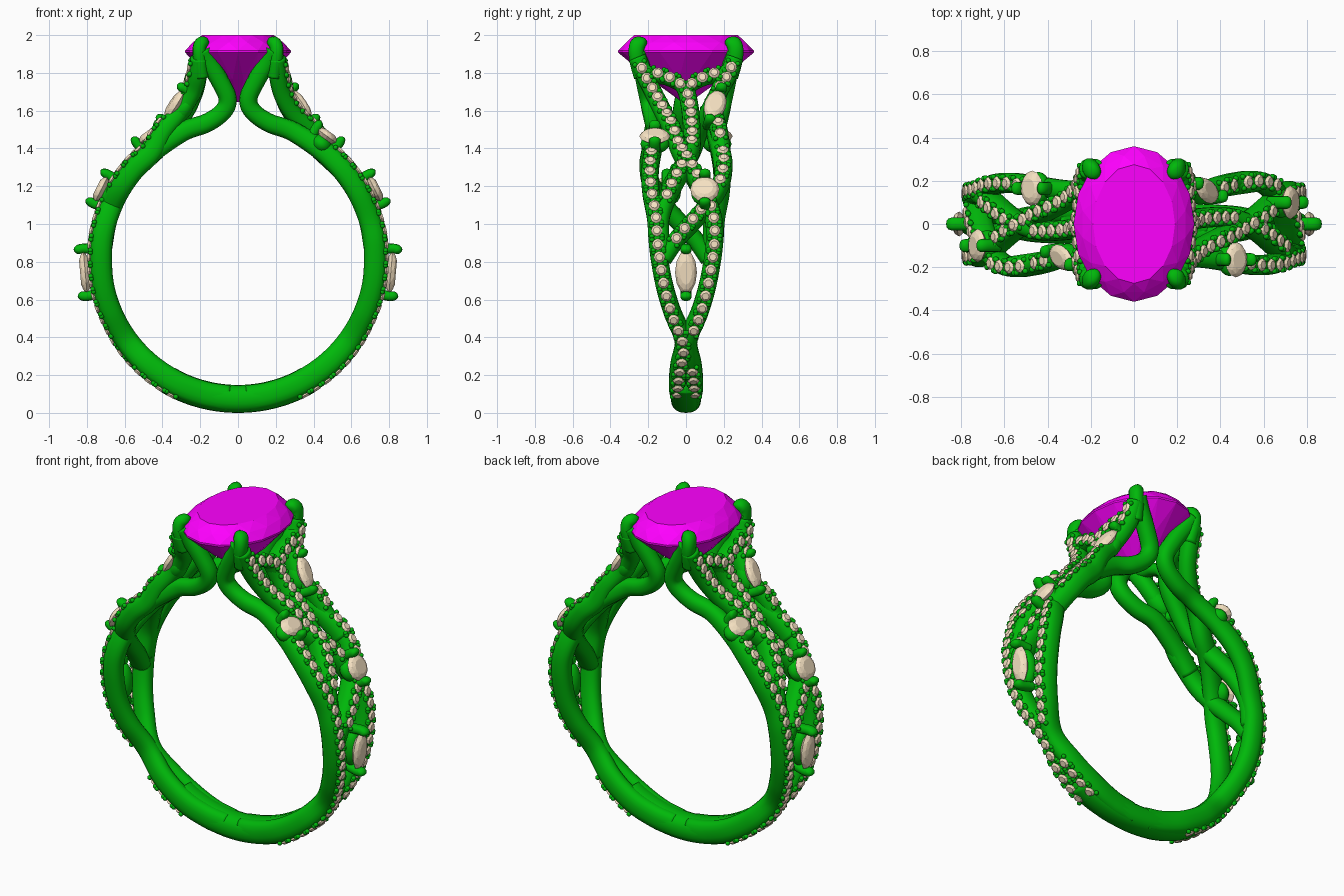
import bpy, bmesh, math
from mathutils import Vector, Matrix

if "Cube" in bpy.data.objects:
    bpy.data.objects.remove(bpy.data.objects["Cube"])

ZC = 0.815                      # ring centre height
Y = Vector((0, 1, 0))


def material(name, col):
    m = bpy.data.materials.new(name)
    m.diffuse_color = col
    m.use_nodes = True
    m.node_tree.nodes["Principled BSDF"].inputs["Base Color"].default_value = m.diffuse_color
    return m


METAL = material("green_metal", (0.0, 0.48, 0.003, 1))
PINK = material("magenta_gem", (1.0, 0.0, 1.0, 1))
CREAM = material("cream_gem", (0.92, 0.76, 0.54, 1))


def finish(bm, name, mat, smooth=True, twin=True):
    """Turn a bmesh into an object; twin adds the half-turn copy on the left."""
    bmesh.ops.recalc_face_normals(bm, faces=bm.faces)
    me = bpy.data.meshes.new(name)
    bm.to_mesh(me)
    bm.free()
    me.materials.append(mat)
    for f in me.polygons:
        f.use_smooth = smooth
    ob = bpy.data.objects.new(name, me)
    bpy.context.collection.objects.link(ob)
    if twin:
        ob.name = name + "_right"
        other = ob.copy()
        other.name = name + "_left"
        other.rotation_euler.z = math.pi
        bpy.context.collection.objects.link(other)


def ring_pt(deg, y, r=None):
    a = math.radians(deg)
    r = r or 0.74 - 0.012 * min(1, abs(deg) / 70)     # hoop is a little thicker at the bottom
    return Vector((r * math.sin(a), y, ZC - r * math.cos(a)))


def spline(pts, k=8):
    """Catmull-Rom samples through the points."""
    p = [Vector(q) for q in pts]
    p = [2 * p[0] - p[1]] + p + [2 * p[-1] - p[-2]]
    out = []
    for i in range(1, len(p) - 2):
        a, b, c, d = p[i - 1:i + 3]
        for j in range(k):
            t = j / k
            out.append(0.5 * (2 * b + (c - a) * t + (2 * a - 5 * b + 4 * c - d) * t * t
                              + (3 * b - a - 3 * c + d) * t ** 3))
    out.append(p[-2])
    return out


def frames(path):
    res = []
    for i, p in enumerate(path):
        t = (path[min(i + 1, len(path) - 1)] - path[max(i - 1, 0)]).normalized()
        n = Y.cross(t).normalized()
        res.append((p, t, n, t.cross(n)))
    return res


def depth(p):                    # deep section on the hoop, rounder in the head
    return 0.07 - 0.011 * min(1, p.z / 0.5) - 0.011 * min(1, max(0, (p.z - 1.35) / 0.22))


def tube(bm, path, w, d=None, sides=14, round_end=False):
    loops, last = [], len(path) - 1
    for i, (p, t, n, s) in enumerate(frames(path)):
        u = i / last
        k = math.sqrt(max(0.02, 1 - (max(0, u - 0.7) / 0.3) ** 2)) if round_end else 1
        h = d or depth(p)
        vs = []
        for j in range(sides):
            c, q = math.cos(2 * math.pi * j / sides), math.sin(2 * math.pi * j / sides)
            c = math.copysign(abs(c) ** 0.85, c)
            q = math.copysign(abs(q) ** 0.85, q)
            vs.append(bm.verts.new(p + (n * (h * c) + s * (w * q)) * k))
        loops.append(vs)
    for a, b in zip(loops, loops[1:]):
        for j in range(sides):
            bm.faces.new((a[j], a[j - 1], b[j - 1], b[j]))
    bm.faces.new(loops[0])
    bm.faces.new(loops[-1])


def add_gem(bm, n, rings, mtx):
    """Faceted stone; rings are (x radius, y radius, z, half-step offset)."""
    pts = [Vector((rx * math.cos(2 * math.pi * (i + o) / n), ry * math.sin(2 * math.pi * (i + o) / n), z))
           for rx, ry, z, o in rings for i in range(n)]
    bmesh.ops.convex_hull(bm, input=[bm.verts.new(mtx @ p) for p in pts])


def basis(c, x, y, z):
    m = Matrix((x, y, z)).transposed().to_4x4()
    m.translation = c
    return m


# Strand paths on the right half: hoop angle and y, then points in the head
def inner_tail(s):
    return [(0.29, s * .155, 1.49), (0.165, s * .17, 1.535), (0.08, s * .185, 1.595), (0.055, s * .20, 1.665),
            (0.10, s * .22, 1.765), (0.158, s * .24, 1.86), (0.19, s * .257, 1.92)]


def hoop(*pairs):
    return [ring_pt(a, y) for a, y in pairs]


low = [(4, .03), (14, .036), (26, .045), (40, .036), (54, .014), (68, .075), (81, .12), (96, .15)]
mid = [(a, -y) for a, y in low]
strands = [   # name, points, first and last control point carrying pave stones
    ("front_strand", hoop(*mid, (107, -.16), (119, -.185), (130, -.19), (142, -.175)) + inner_tail(-1), 2, 11),
    ("crossing_strand", hoop(*low, (107, .145), (118, .10), (130, .03), (141, -.03))
     + [(.385, -.07, 1.49), (.29, -.12, 1.59), (.235, -.17, 1.69), (.212, -.22, 1.79), (.205, -.258, 1.88)], 2, 16),
    ("middle_strand", hoop((94, -.13), (106, -.135), (116, -.10), (125, -.05), (134, 0), (144, .03))
     + [(.34, .03, 1.515), (.265, .02, 1.62), (.23, 0, 1.72)], 1, 8),
    ("back_strand", hoop((90, -.12), (98, -.05), (105, .03), (113, .115), (122, .18), (132, .20), (141, .19))
     + [(.395, .175, 1.49), (.305, .15, 1.595), (.24, .175, 1.70), (.213, .225, 1.79), (.205, .258, 1.88)], 1, 11),
    ("back_inner_strand", hoop((130, .195), (141, .18)) + inner_tail(1), 0, 0),
]
for s, nm in ((-1, "front_arch"), (1, "back_arch")):
    strands.append((nm, [(.24, 0, 1.68), (.23, s * .03, 1.735), (.222, s * .10, 1.77),
                         (.215, s * .18, 1.79), (.205, s * .245, 1.83)], 1, 4))


# Accent stones: centre, normal, long axis, half sizes
def on_hoop(deg, y, r):
    a = math.radians(deg)
    return ring_pt(deg, y, r), Vector((math.sin(a), 0, -math.cos(a))), Vector((math.cos(a), 0, math.sin(a)))


accents = [on_hoop(85, 0, .812) + (.115, .058), on_hoop(117, .10, .812) + (.075, .078),
           on_hoop(144, -.165, .803) + (.062, .082),
           (Vector((.335, .155, 1.63)), Vector((.83, .15, .50)), Vector((-.42, .30, .84)), .095, .058)]

stones, claws, seats = bmesh.new(), bmesh.new(), bmesh.new()
for c, n, u, a, b in accents:
    n = n.normalized()
    u = (u - n * u.dot(n)).normalized()
    v = n.cross(u)
    add_gem(stones, 12, [(a * .55, b * .55, .027, 0), (a * .82, b * .82, .018, .5), (a, b, 0, 0),
                         (a * .4, b * .4, -.04, 0)], basis(c, u, v, n))
    bmesh.ops.create_uvsphere(seats, u_segments=20, v_segments=10, radius=1,
                              matrix=basis(c - n * .05, u, v, n) @ Matrix.Diagonal((a * .93, b * .93, .048, 1)))
    for s in (-1, 1):
        e = u * s
        tube(claws, spline([c + e * a * 1.0 - n * .07, c + e * (a * 1.02 + .008) - n * .01,
                            c + e * (a + .008) + n * .022, c + e * a * .9 + n * .038], 5), .03, .026, 12, True)
finish(stones, "accent_stones", CREAM, smooth=False)
finish(claws, "accent_claws", METAL)
finish(seats, "accent_seats", METAL)

# Strands with pave stones and beads along their outer side
pave, beads, placed = bmesh.new(), bmesh.new(), []
STEP, K = 0.065, 8
for name, pts, g0, g1 in strands:
    bm = bmesh.new()
    path = spline(pts, K)
    tube(bm, path, 0.036 if "arch" in name else 0.047)
    finish(bm, name, METAL)
    run = STEP
    fr = frames(path)
    for i in range(g0 * K + 1, g1 * K + 1):
        seg = (path[i] - path[i - 1]).length
        run += seg
        if run < STEP:
            continue
        over = min(1, (run - STEP) / seg)
        run = over * seg
        p, t, n, s = fr[i]
        c = p.lerp(path[i - 1], over) + n * (depth(p) + .001)
        if any((c - q).length < .05 for q in placed):
            continue
        if any((c - q).length < max(a, b) * .8 + .018 for q, _, _, a, b in accents):
            continue
        placed.append(c)
        add_gem(pave, 8, [(.019, .019, .012, 0), (.031, .031, .001, 0), (.01, .01, -.02, 0)], basis(c, t, -s, n))
        for dt in (-1, 1):
            for ds in (-1, 1):
                q = c + t * dt * STEP * .44 + s * ds * .027 - n * .004
                bmesh.ops.create_icosphere(beads, subdivisions=2, radius=.0135, matrix=Matrix.Translation(q))
finish(pave, "pave_stones", CREAM, smooth=False)
finish(beads, "pave_beads", METAL)

# Plain band closing the bottom of the hoop
bm = bmesh.new()
tube(bm, spline([ring_pt(a, 0, .741) for a in range(-30, 31, 6)], 4), .08, .074, 20)
finish(bm, "bottom_band", METAL, twin=False)

# Four claws holding the centre stone
bm = bmesh.new()
for s in (-1, 1):
    tube(bm, spline([(.19, s * .235, 1.78), (.20, s * .257, 1.86), (.205, s * .263, 1.92),
                     (.195, s * .25, 1.955), (.165, s * .215, 1.968)], 7), .042, .036, 14, True)
finish(bm, "centre_claws", METAL)

# Oval centre stone: table, crown, girdle and pavilion facets
bm = bmesh.new()
add_gem(bm, 16, [(.19, .275, 2.0, 0), (.243, .322, 1.962, .5), (.28, .36, 1.918, 0), (.28, .36, 1.908, 0),
                 (.15, .19, 1.765, .5), (.012, .02, 1.645, 0)], Matrix())
finish(bm, "centre_stone", PINK, smooth=False, twin=False)
